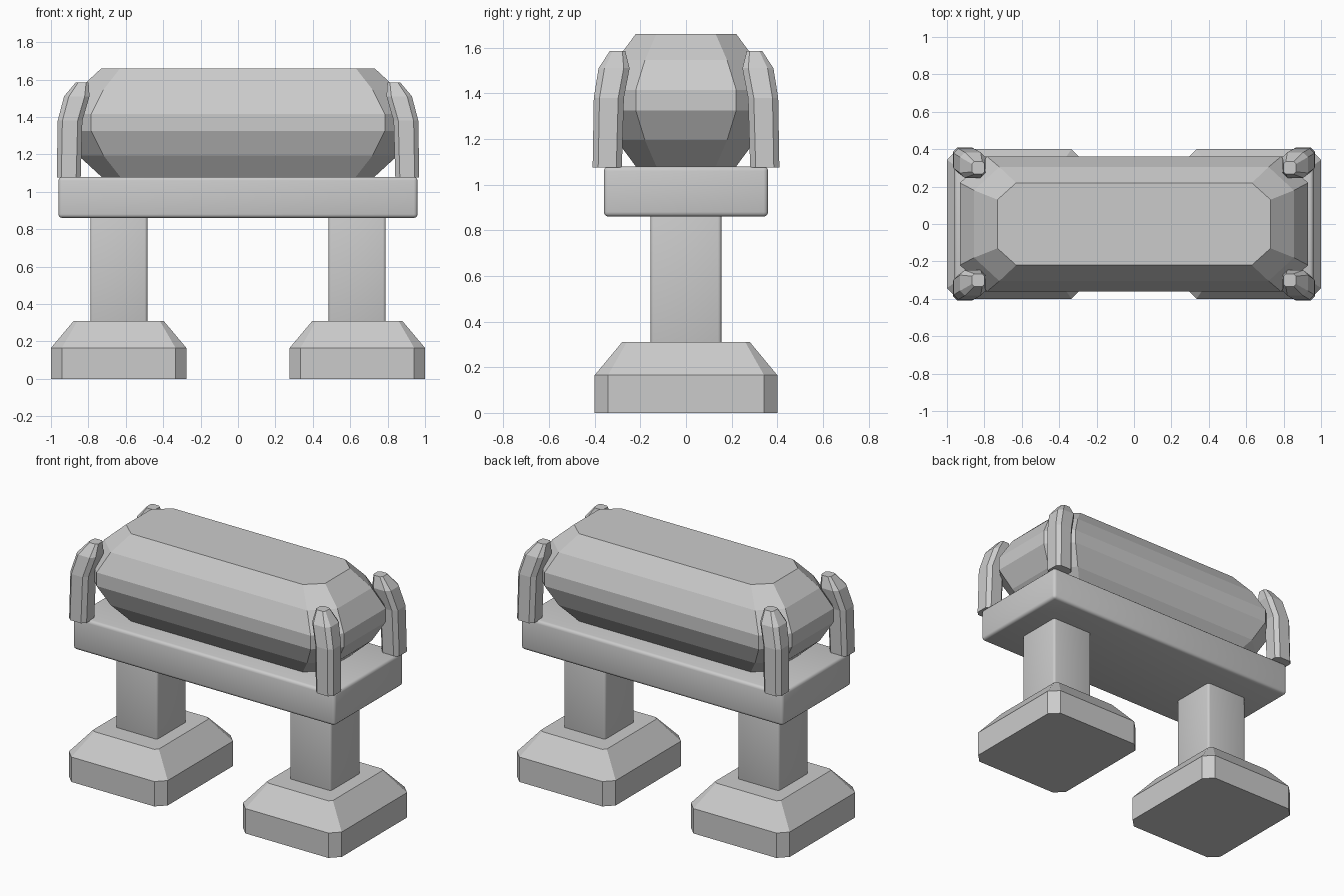
import bpy, bmesh, math

cube = bpy.data.objects.get("Cube")
if cube:
    bpy.data.objects.remove(cube, do_unlink=True)

grey = bpy.data.materials.new("plain_grey")
grey.use_nodes = True
grey.diffuse_color = (0.6, 0.6, 0.6, 1)
grey.node_tree.nodes["Principled BSDF"].inputs["Base Color"].default_value = (0.6, 0.6, 0.6, 1)


def loft(name, levels, mirror=(False, False)):
    """Stack chamfered rectangles: (z, centre x, centre y, half x, half y, chamfer x, chamfer y)."""
    bm = bmesh.new()
    rings = []
    for z, cx, cy, hx, hy, ax, ay in levels:
        quarter = [(hx, hy - ay), (hx - ax, hy)]
        pts = quarter + [(-x, y) for x, y in reversed(quarter)]
        pts += [(-x, -y) for x, y in pts]
        rings.append([bm.verts.new((cx + x, cy + y, z)) for x, y in pts])
    for low, high in zip(rings, rings[1:]):
        for i in range(len(low)):
            j = (i + 1) % len(low)
            bm.faces.new((low[i], low[j], high[j], high[i]))
    bm.faces.new(reversed(rings[0]))
    bm.faces.new(rings[-1])
    return finish(name, bm, mirror)


def rounded_box(name, centre, size, bevel, mirror=(False, False)):
    bm = bmesh.new()
    bmesh.ops.create_cube(bm, size=1)
    bmesh.ops.scale(bm, vec=size, verts=bm.verts)
    bmesh.ops.translate(bm, vec=centre, verts=bm.verts)
    bmesh.ops.bevel(bm, geom=bm.edges[:], offset=bevel, segments=3,
                    profile=0.5, affect='EDGES')
    obj = finish(name, bm, mirror)
    bpy.ops.object.select_all(action='DESELECT')
    obj.select_set(True)
    bpy.context.view_layer.objects.active = obj
    bpy.ops.object.shade_smooth_by_angle(angle=math.radians(40))
    return obj


def finish(name, bm, mirror):
    bmesh.ops.recalc_face_normals(bm, faces=bm.faces)
    mesh = bpy.data.meshes.new(name)
    bm.to_mesh(mesh)
    bm.free()
    mesh.materials.append(grey)
    obj = bpy.data.objects.new(name, mesh)
    bpy.context.collection.objects.link(obj)
    if any(mirror):
        mod = obj.modifiers.new("mirror", 'MIRROR')
        mod.use_axis = (mirror[0], mirror[1], False)
        mod.use_mirror_merge = False
    return obj


# Faceted barrel body, symmetric about its middle height
half = [(0.045, 0.93, 0.36, 0.145, 0.14),
        (0.175, 0.855, 0.305, 0.135, 0.125),
        (0.29, 0.73, 0.22, 0.10, 0.09)]
middle = 1.37
body = [(middle - d, 0, 0, *r) for d, *r in reversed(half)]
body += [(middle + d, 0, 0, *r) for d, *r in half]
loft("body", body)

# Deck and the two posts under it
rounded_box("deck", (0, 0, 0.97), (1.92, 0.72, 0.22), 0.02)
rounded_box("post", (0.637, 0, 0.585), (0.305, 0.31, 0.59), 0.015, (True, False))

# Chamfered feet with sloping tops
foot_x = 0.638
loft("foot", [(0, foot_x, 0, 0.362, 0.4, 0.058, 0.058),
              (0.165, foot_x, 0, 0.362, 0.4, 0.058, 0.058),
              (0.31, foot_x, 0, 0.24, 0.28, 0.02, 0.02)], (True, False))

# Corner claws leaning in over the body
claw = [(1.075, 0.905, 0.345, 0.064), (1.38, 0.898, 0.338, 0.066),
        (1.51, 0.862, 0.315, 0.068), (1.585, 0.833, 0.3, 0.034)]
loft("claw", [(z, x, y, h, h, h * 0.38, h * 0.38) for z, x, y, h in claw], (True, True))
